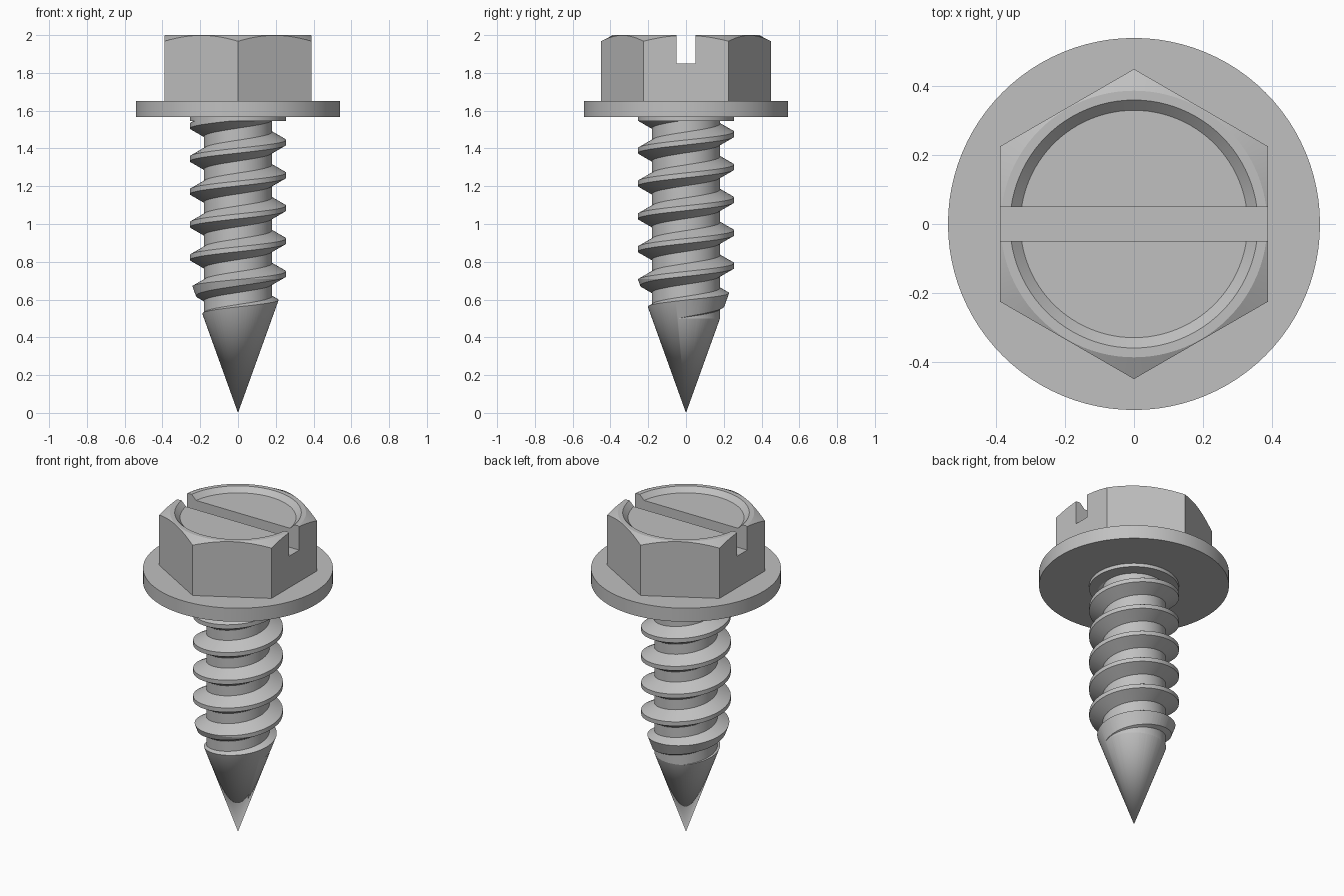
import bpy, bmesh, math
from mathutils import Matrix

cube = bpy.data.objects.get("Cube")
if cube:
    bpy.data.objects.remove(cube, do_unlink=True)

steel = bpy.data.materials.new("grey steel")
steel.use_nodes = True
GREY = (0.53, 0.53, 0.53, 1)
steel.diffuse_color = GREY
steel.node_tree.nodes["Principled BSDF"].inputs["Base Color"].default_value = GREY


def finish(name, bm):
    """Turn a bmesh into a steel object with outward normals."""
    bmesh.ops.remove_doubles(bm, verts=bm.verts, dist=1e-5)
    bmesh.ops.recalc_face_normals(bm, faces=bm.faces)
    mesh = bpy.data.meshes.new(name)
    bm.to_mesh(mesh)
    bm.free()
    mesh.materials.append(steel)
    obj = bpy.data.objects.new(name, mesh)
    bpy.context.collection.objects.link(obj)
    return obj


def lathe(name, profile, steps=72):
    """Revolve (radius, height) points about the z axis."""
    bm = bmesh.new()
    verts = [bm.verts.new((r, 0, z)) for r, z in profile]
    edges = [bm.edges.new(pair) for pair in zip(verts, verts[1:])]
    bmesh.ops.spin(bm, geom=verts + edges, cent=(0, 0, 0), axis=(0, 0, 1),
                   angle=math.tau, steps=steps, use_merge=True)
    return finish(name, bm)


def select(obj):
    bpy.ops.object.select_all(action="DESELECT")
    obj.select_set(True)
    bpy.context.view_layer.objects.active = obj


def combine(obj, tool, operation):
    """Apply a boolean and discard the tool object."""
    mod = obj.modifiers.new(operation.lower(), "BOOLEAN")
    mod.object, mod.operation, mod.solver = tool, operation, "EXACT"
    select(obj)
    bpy.ops.object.modifier_apply(modifier=mod.name)
    bpy.data.objects.remove(tool, do_unlink=True)


def smooth(obj):
    select(obj)
    bpy.ops.object.shade_smooth_by_angle(angle=math.radians(15))


def helix(name, section, pitch, phase, z_start, z_end, steps=72):
    """Sweep a closed (radius, height) section along a right-hand helix."""
    bm = bmesh.new()
    first = round((z_start - phase) / pitch * steps)
    last = round((z_end - phase) / pitch * steps)
    rings = []
    for i in range(first, last + 1):
        a = math.tau * i / steps
        z0 = phase + pitch * i / steps
        rings.append([bm.verts.new((r * math.cos(a), r * math.sin(a), z0 + dz))
                      for r, dz in section])
    n = len(section)
    for lo, hi in zip(rings, rings[1:]):
        for k in range(n):
            bm.faces.new((lo[k], lo[(k + 1) % n], hi[(k + 1) % n], hi[k]))
    bm.faces.new(rings[0])
    bm.faces.new(rings[-1])
    return finish(name, bm)


# Threaded shank: core plus helical ridge, both trimmed to a pointed envelope
PITCH = 0.174
CONE = 0.36
shank = lathe("threaded_shank", [(0, -0.1), (0.18, -0.1), (0.18, 1.62), (0, 1.62)])
ridge = helix("thread_ridge",
              [(0.15, -0.072), (0.255, -0.013), (0.255, 0.013), (0.15, 0.072)],
              PITCH, 1.345 - PITCH / 2, 0.36, 1.75)
combine(shank, ridge, "UNION")
envelope = lathe("point_envelope",
                 [(0, 0), (0.3, 0.3 / CONE), (0.3, 1.6), (0, 1.6)])
combine(shank, envelope, "INTERSECT")
smooth(shank)

# Thread run-out collar under the flange
smooth(lathe("collar", [(0, 1.545), (0.255, 1.545), (0.255, 1.58), (0, 1.58)]))

# Round flange
smooth(lathe("flange", [(0, 1.567), (0.54, 1.567), (0.54, 1.652), (0, 1.652)], 96))

# Hexagonal head with corners pointing front and back
bm = bmesh.new()
bmesh.ops.create_cone(bm, cap_ends=True, segments=6, radius1=0.45, radius2=0.45, depth=0.5,
                      matrix=Matrix.Translation((0, 0, 1.89)) @ Matrix.Rotation(math.pi / 6, 4, "Z"))
ys = [abs(v.co.y) for v in bm.verts]
if max(ys) < 0.44:
    bmesh.ops.rotate(bm, verts=bm.verts, matrix=Matrix.Rotation(math.pi / 6, 3, "Z"))
head = finish("hex_head", bm)

# Corner chamfer and dished top
crown = lathe("head_crown", [(0, 1.97), (0.33, 1.97), (0.36, 2), (0.387, 2),
                             (0.6, 1.89), (0.6, 1.645), (0, 1.645)], 96)
combine(head, crown, "INTERSECT")

# Driver slot
bm = bmesh.new()
bmesh.ops.create_cube(bm, size=1, matrix=Matrix.Translation((0, 0, 2))
                      @ Matrix.Diagonal((1.2, 0.1, 0.3, 1)))
combine(head, finish("slot_cutter", bm), "DIFFERENCE")
smooth(head)
